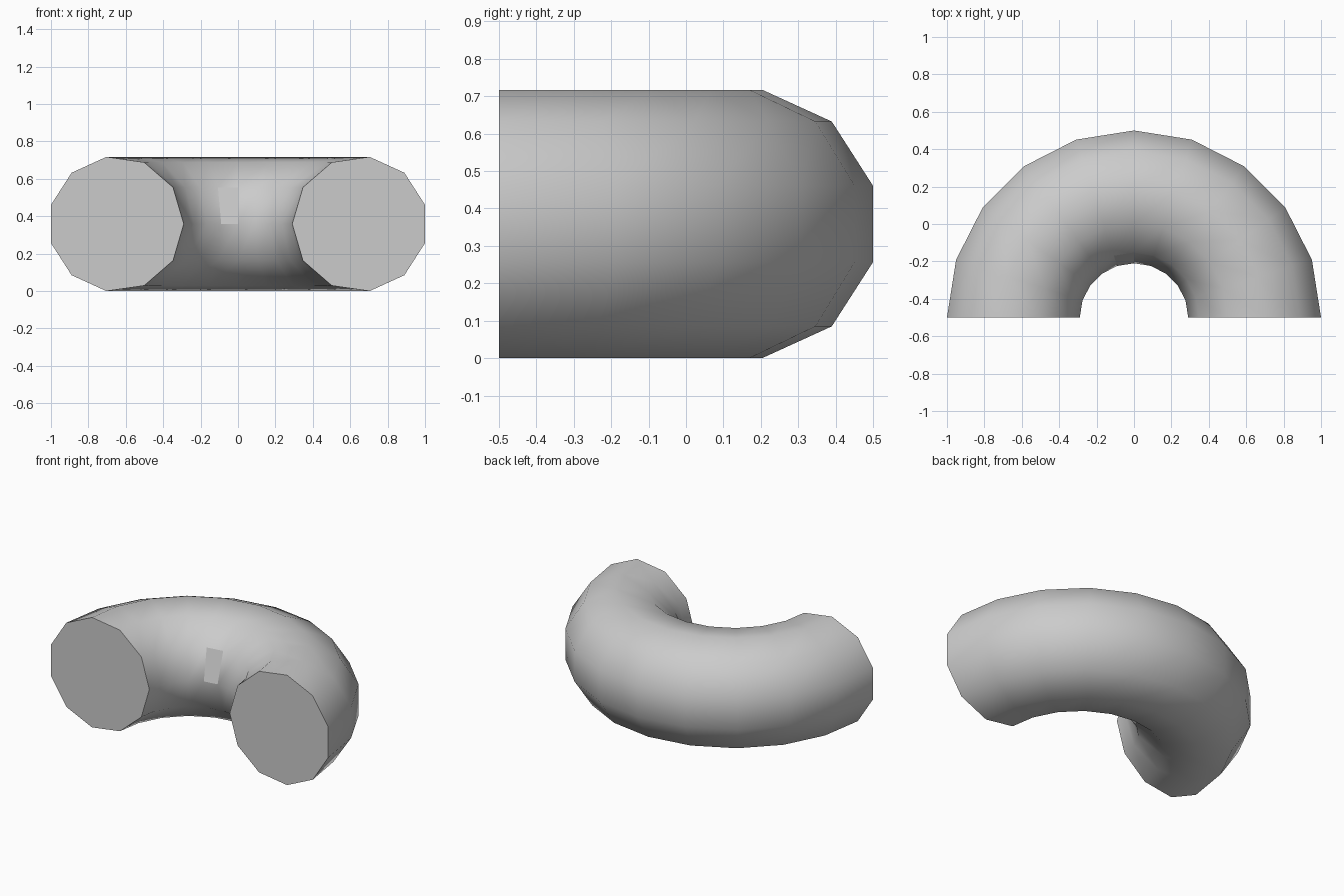
import bpy, bmesh
from math import pi, cos, sin

if "Cube" in bpy.data.objects:
    bpy.data.objects.remove(bpy.data.objects["Cube"])

SIDES, STEPS = 11, 10
R_TUBE = 0.71 / (1 + cos(pi / SIDES))
R_BEND = 0.29 + R_TUBE
Z_MID = R_TUBE * sin(pi * 6 / SIDES)

bm = bmesh.new()

# Rings of the half-circle bend, first vertex on the inner side
rings = []
for i in range(STEPS + 1):
    a = pi * i / STEPS
    ring = []
    for k in range(SIDES):
        t = pi + 2 * pi * k / SIDES
        r = R_BEND + R_TUBE * cos(t)
        ring.append(bm.verts.new((r * cos(a), r * sin(a) - 0.5, Z_MID + R_TUBE * sin(t))))
    rings.append(ring)

# Smooth tube wall
for i in range(STEPS):
    for k in range(SIDES):
        n = (k + 1) % SIDES
        f = bm.faces.new((rings[i][k], rings[i + 1][k], rings[i + 1][n], rings[i][n]))
        # One flat-shaded facet on the inner wall
        f.smooth = not (i == STEPS // 2 and k == SIDES - 1)

# Flat end caps
for ring in (rings[0], rings[-1]):
    cap = bm.faces.new(ring)
    cap.smooth = False
    for e in cap.edges:
        e.smooth = False

bmesh.ops.recalc_face_normals(bm, faces=bm.faces)
mesh = bpy.data.meshes.new("half_ring_tube")
bm.to_mesh(mesh)
bm.free()
bpy.context.collection.objects.link(bpy.data.objects.new("half_ring_tube", mesh))
